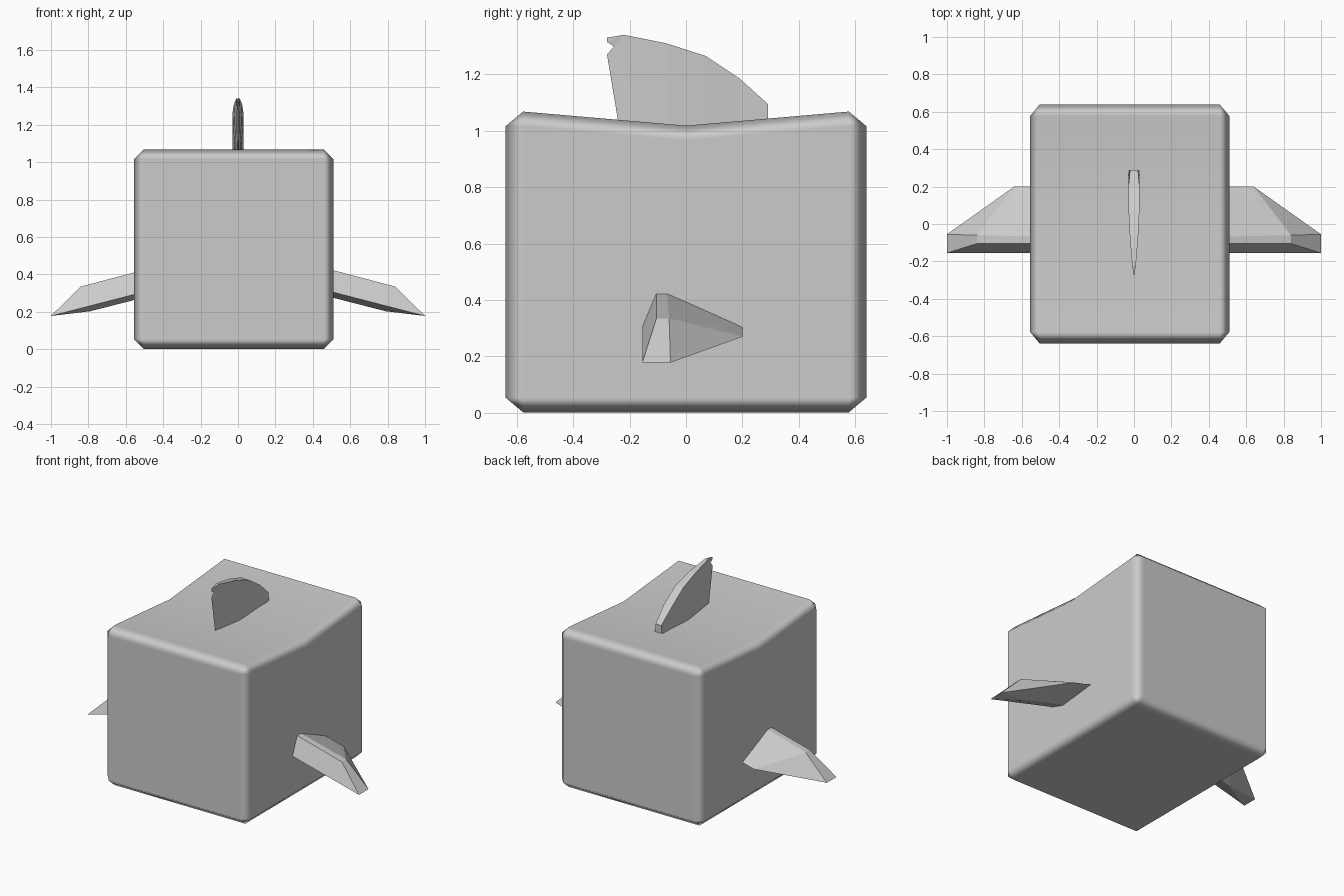
import bpy, bmesh
from mathutils import Matrix, Vector

if "Cube" in bpy.data.objects:
    bpy.data.objects.remove(bpy.data.objects["Cube"], do_unlink=True)

GREY = (0.6, 0.6, 0.6, 1)
grey = bpy.data.materials.new("plain grey")
grey.use_nodes = True
grey.diffuse_color = GREY
grey.node_tree.nodes["Principled BSDF"].inputs["Base Color"].default_value = GREY


def finish(name, bm):
    bmesh.ops.recalc_face_normals(bm, faces=bm.faces[:])
    mesh = bpy.data.meshes.new(name)
    bm.to_mesh(mesh)
    bm.free()
    mesh.materials.append(grey)
    obj = bpy.data.objects.new(name, mesh)
    bpy.context.collection.objects.link(obj)
    return obj


# Body: chamfered block whose top dips to a shallow valley
bm = bmesh.new()
bmesh.ops.create_cube(bm, size=1.066)
bmesh.ops.bevel(bm, geom=bm.edges[:], offset=0.052, segments=1, affect='EDGES')
bmesh.ops.bisect_plane(bm, geom=bm.verts[:] + bm.edges[:] + bm.faces[:],
                       plane_co=(0, 0, 0), plane_no=(0, 1, 0))
for v in bm.verts:
    if abs(v.co.y) < 0.001 and v.co.z > 0:
        v.co.z -= 0.05
    v.co = Vector((v.co.x - 0.023, v.co.y * 1.2, v.co.z + 0.535))
body = finish("body", bm)
for p in body.data.polygons:
    p.use_smooth = True
body.modifiers.new("even shading", 'WEIGHTED_NORMAL').weight = 100


# Side fins: faceted wedges drooping outwards
FIN = [(0.45, -0.105, 0.438), (0.45, -0.068, 0.438),   # root ridge
       (0.84, -0.105, 0.335), (0.84, -0.06, 0.335),    # outer ridge
       (1.0, -0.155, 0.178), (1.0, -0.055, 0.178),     # tip
       (0.45, -0.155, 0.32), (0.45, 0.2, 0.318),       # root edges
       (0.64, 0.2, 0.27), (0.65, 0.13, 0.302),         # trailing corner
       (0.79, -0.06, 0.203), (0.45, -0.06, 0.29)]      # underside
for side, name in ((1, "left_fin"), (-1, "right_fin")):
    bm = bmesh.new()
    for x, y, z in FIN:
        bm.verts.new((x * side, y, z))
    hull = bmesh.ops.convex_hull(bm, input=bm.verts[:])
    spare = {g for g in hull["geom_interior"] + hull["geom_unused"]
             if isinstance(g, bmesh.types.BMVert)}
    bmesh.ops.delete(bm, geom=list(spare), context='VERTS')
    bmesh.ops.dissolve_limit(bm, angle_limit=0.03, verts=bm.verts[:], edges=bm.edges[:])
    finish(name, bm)


# Top fin: rows of (y, top z, half width), leaning leading edge to blunt tail
ROWS = [(-0.22, 1.34, 0.010), (-0.07, 1.31, 0.022), (0.07, 1.265, 0.029),
        (0.19, 1.185, 0.030), (0.29, 1.095, 0.021)]
BASE = [-0.2, -0.07, 0.07, 0.19, 0.29]
NOTCH = [(-0.28, 1.33), (-0.28, 1.315), (-0.25, 1.295), (-0.28, 1.27), (-0.235, 1.0)]
bm = bmesh.new()
edge = [bm.verts.new((0, y, z)) for y, z in NOTCH]
sides = []
for s in (1, -1):
    top = [bm.verts.new((s * w, y, z)) for y, z, w in ROWS]
    low = [bm.verts.new((s * w, y, 1.0)) for y, w in zip(BASE, (0.004, 0.01, 0.015, 0.018, 0.028))]
    for i in range(len(ROWS) - 1):
        bm.faces.new((top[i], top[i + 1], low[i + 1], low[i]))
    # fan from the first row towards the notched leading edge
    for a, b in zip(edge, edge[1:]):
        bm.faces.new((top[0], a, b))
    bm.faces.new((top[0], edge[-1], low[0]))
    sides.append((top, low))
(tl, ll), (tr, lr) = sides
for i in range(len(ROWS) - 1):
    bm.faces.new((tl[i], tl[i + 1], tr[i + 1], tr[i]))
    bm.faces.new((ll[i], ll[i + 1], lr[i + 1], lr[i]))
bm.faces.new((tl[0], tr[0], edge[0]))
bm.faces.new((ll[0], lr[0], edge[-1]))
bm.faces.new((tl[-1], ll[-1], lr[-1], tr[-1]))
finish("top_fin", bm)
